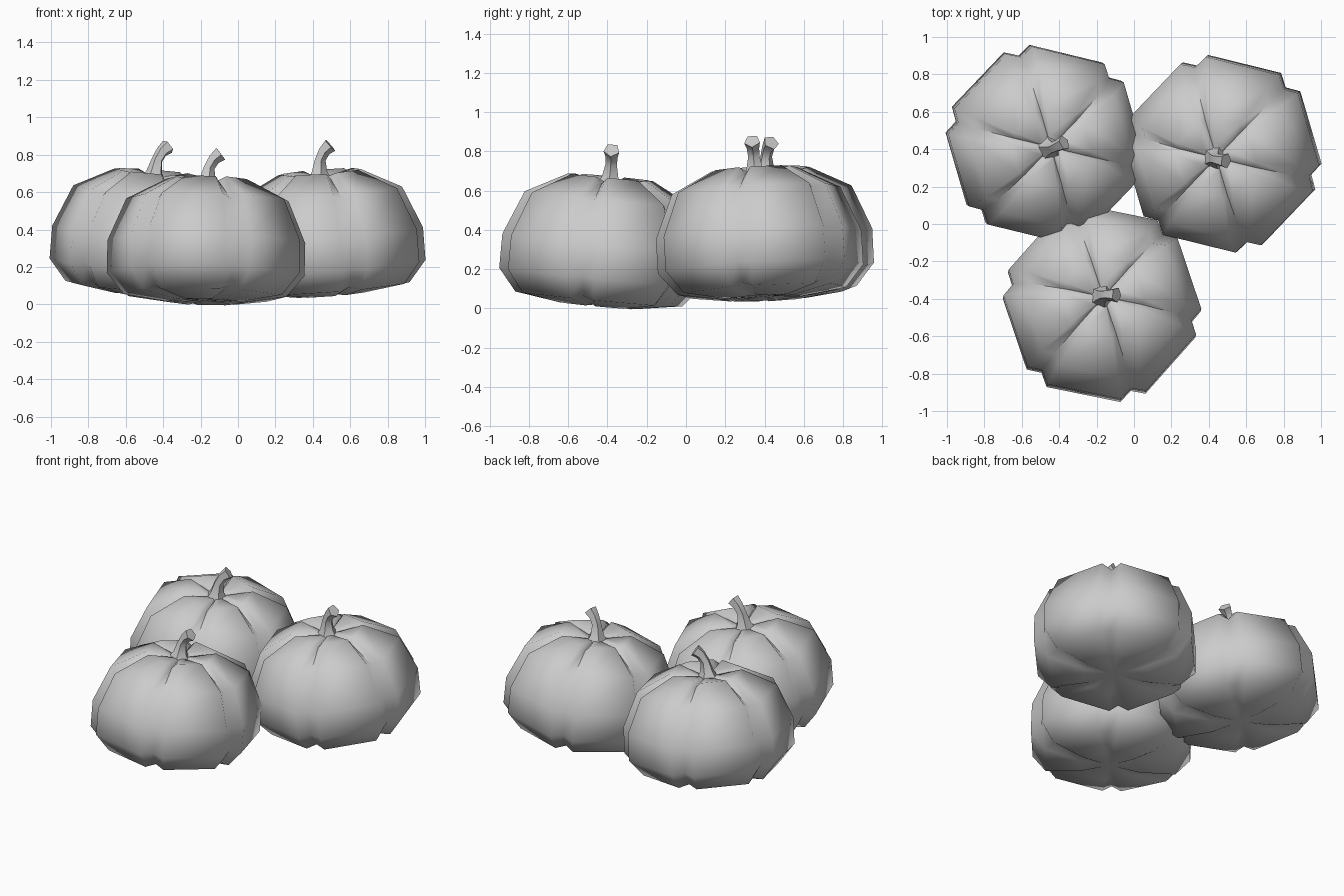
import bpy, bmesh
from math import sin, cos, radians, atan2
from mathutils import Matrix, Vector

if "Cube" in bpy.data.objects:
    bpy.data.objects.remove(bpy.data.objects["Cube"])

# rings of the ribbed body: rib radius, rib z, groove radius, groove z
RINGS = [(.20, .012, .18, .025), (.435, .047, .40, .065), (.53, .16, .487, .17),
         (.53, .335, .487, .33), (.435, .56, .395, .535), (.22, .67, .20, .637),
         (.07, .645, .065, .63)]
RIBS = 6


def skin(bm, loops):
    for a, b in zip(loops, loops[1:]):
        n = len(a)
        for i in range(n):
            j = (i + 1) % n
            bm.faces.new((a[i], a[j], b[j], b[i]))


def finish(name, bm, matrix, smooth):
    bmesh.ops.recalc_face_normals(bm, faces=bm.faces)
    me = bpy.data.meshes.new(name)
    bm.to_mesh(me)
    bm.free()
    ob = bpy.data.objects.new(name, me)
    bpy.context.collection.objects.link(ob)
    ob.matrix_world = matrix
    bpy.context.view_layer.objects.active = ob
    ob.select_set(True)
    bpy.ops.object.shade_smooth_by_angle(angle=radians(smooth))
    ob.select_set(False)


def body(name, matrix, yaw):
    bm = bmesh.new()
    loops = []
    for r, z, gr, gz in RINGS:
        loop = []
        for k in range(RIBS):
            for off, rad, h in ((-22.3, r, z), (22.3, r, z), (30, gr, gz)):
                a = radians(yaw + 60 * k + off)
                loop.append(bm.verts.new((rad * cos(a), rad * sin(a), h)))
        loops.append(loop)
    skin(bm, loops)
    # close the underside and the crown
    for loop, z in ((loops[0], .02), (loops[-1], .635)):
        c = bm.verts.new((0, 0, z))
        for i in range(len(loop)):
            bm.faces.new((loop[i], loop[(i + 1) % len(loop)], c))
    finish(name, bm, matrix, 80)


def stem(name, matrix, lean):
    # bent stalk: along, height, radius, slant
    path = [(-.01, .62, .075, 0), (-.005, .67, .045, 5), (.005, .735, .031, 15),
            (.03, .78, .033, 38), (.065, .81, .042, 52)]
    bm = bmesh.new()
    loops = []
    for d, z, r, slant in path:
        m = (Matrix.Rotation(radians(lean), 4, 'Z') @ Matrix.Translation((d, 0, z))
             @ Matrix.Rotation(radians(slant), 4, 'Y'))
        loops.append([bm.verts.new(m @ Vector((r * cos(radians(72 * i)), r * sin(radians(72 * i)), 0)))
                      for i in range(5)])
    skin(bm, loops)
    bm.faces.new(loops[-1])
    bm.faces.new(loops[0])
    finish(name, bm, matrix, 60)


# label, centre x, y, lift, rib yaw, tilt direction, tilt angle, stem lean
PUMPKINS = [("left", -.475, .43, .04, 16.3, (.8, -.5), 5.5, 30),
            ("right", .47, .375, .04, 16.3, (-.8, -.6), 5.5, -5),
            ("front", -.171, -.425, .0, 18.5, (.25, 1), 5.5, -5)]
for label, x, y, lift, yaw, (tx, ty), tilt, lean in PUMPKINS:
    pivot = Vector((0, 0, .25))
    m = (Matrix.Translation((x, y, .25 + lift))
         @ Matrix.Rotation(radians(tilt), 4, Vector((-ty, tx, 0)).normalized())
         @ Matrix.Translation(-pivot))
    body(label + "_pumpkin_body", m, yaw)
    stem(label + "_pumpkin_stem", m, lean)
